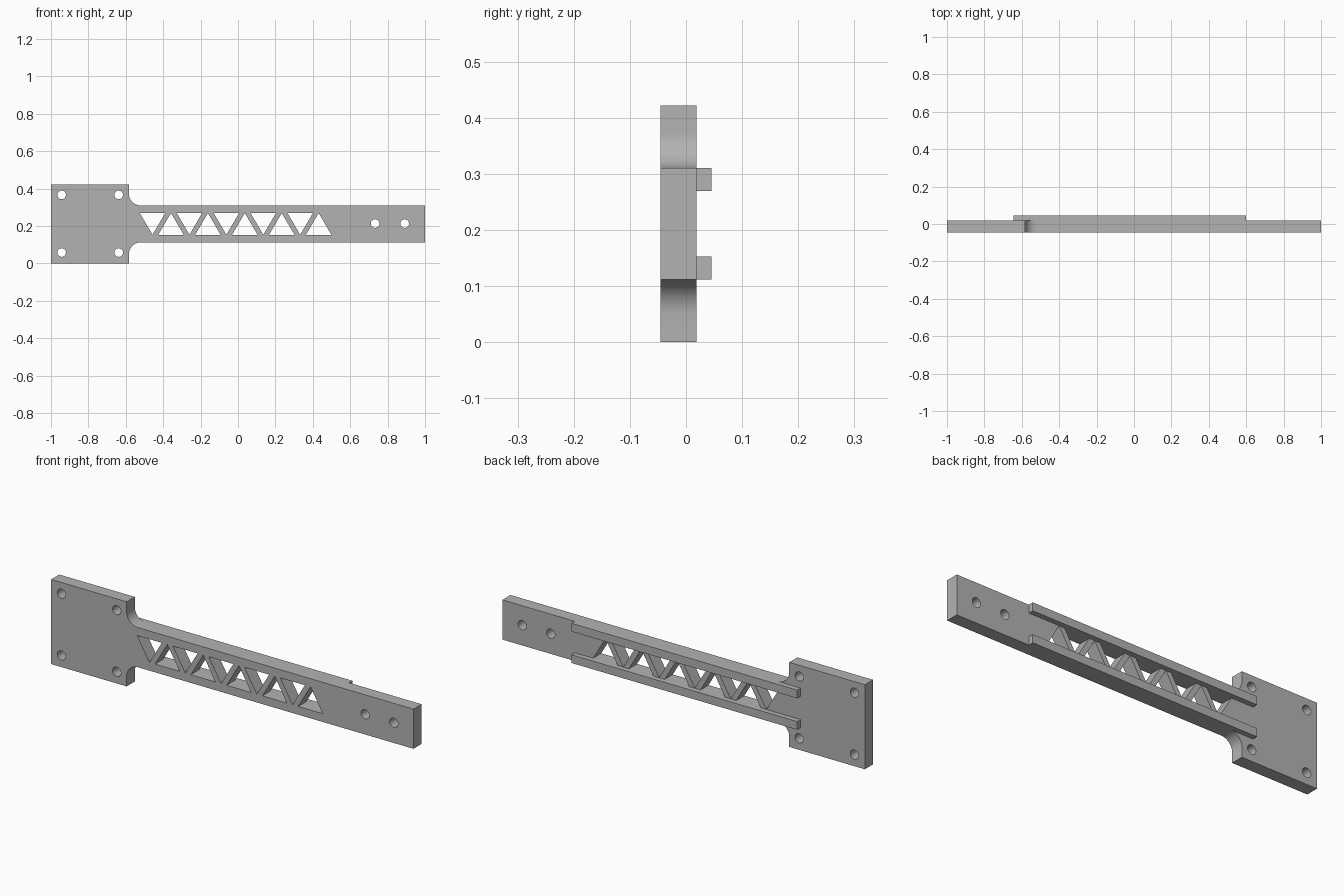
import bpy, bmesh
from math import sin, cos, pi, radians
from mathutils import Vector

cube = bpy.data.objects.get("Cube")
if cube:
    bpy.data.objects.remove(cube, do_unlink=True)

grey = bpy.data.materials.new("plain grey")
grey.use_nodes = True
colour = (0.45, 0.45, 0.45, 1)
grey.diffuse_color = colour
grey.node_tree.nodes["Principled BSDF"].inputs["Base Color"].default_value = colour

FRONT, BACK, RIB_BACK = -0.045, 0.019, 0.045
HEIGHT, MID = 0.422, 0.211
ARM_LOW, ARM_HIGH = 0.112, 0.31
SLOT_LOW, SLOT_HIGH = 0.153, 0.269
PLATE_END, FILLET = -0.583, 0.062


def arc(cx, cz, r, start, end, steps):
    angles = [radians(start + (end - start) * i / steps) for i in range(steps + 1)]
    return [(cx + r * cos(a), cz + r * sin(a)) for a in angles]


def circle(cx, cz, r=0.023):
    return arc(cx, cz, r, 0, 360, 32)[:-1]


def extruded(name, loops, y0, y1):
    """Fill an x-z outline, with any inner loops as holes, and extrude along y."""
    bm = bmesh.new()
    for loop in loops:
        verts = [bm.verts.new((x, y0, z)) for x, z in loop]
        for a, b in zip(verts, verts[1:] + verts[:1]):
            bm.edges.new((a, b))
    bmesh.ops.triangle_fill(bm, use_beauty=True, edges=bm.edges[:], normal=(0, -1, 0))
    new = bmesh.ops.extrude_face_region(bm, geom=bm.faces[:])["geom"]
    moved = [v for v in new if isinstance(v, bmesh.types.BMVert)]
    bmesh.ops.translate(bm, verts=moved, vec=Vector((0, y1 - y0, 0)))
    bmesh.ops.recalc_face_normals(bm, faces=bm.faces[:])
    mesh = bpy.data.meshes.new(name)
    bm.to_mesh(mesh)
    bm.free()
    mesh.materials.append(grey)
    obj = bpy.data.objects.new(name, mesh)
    bpy.context.collection.objects.link(obj)
    bpy.ops.object.select_all(action="DESELECT")
    obj.select_set(True)
    bpy.context.view_layer.objects.active = obj
    bpy.ops.object.shade_smooth_by_angle(angle=radians(30))
    return obj


# Mounting plate and arm outline, with rounded inner corners
fx = PLATE_END + FILLET
outline = [(-1, 0), (PLATE_END, 0)]
outline += arc(fx, ARM_LOW - FILLET, FILLET, 180, 90, 12)
outline += [(1, ARM_LOW), (1, ARM_HIGH)]
outline += arc(fx, ARM_HIGH + FILLET, FILLET, 270, 180, 12)
outline += [(PLATE_END, HEIGHT), (-1, HEIGHT)]

# Screw holes
holes = [circle(x, z) for x in (-0.943, -0.638) for z in (0.058, 0.366)]
holes += [circle(x, MID + 0.002) for x in (0.733, 0.891)]

# Truss openings: alternating triangles pointing down and up
half = 0.068
for i in range(10):
    x = -0.457 + i * 0.0987
    base, tip = (SLOT_LOW, SLOT_HIGH) if i % 2 else (SLOT_HIGH, SLOT_LOW)
    holes.append([(x - half, base), (x + half, base), (x, tip)])

extruded("plate_and_arm", [outline] + holes, FRONT, BACK)

# Stiffening ribs along the back of the arm
for name, low, high in (("lower_rib", ARM_LOW, SLOT_LOW), ("upper_rib", SLOT_HIGH, ARM_HIGH)):
    extruded(name, [[(-0.645, low), (0.6, low), (0.6, high), (-0.645, high)]], BACK, RIB_BACK)
